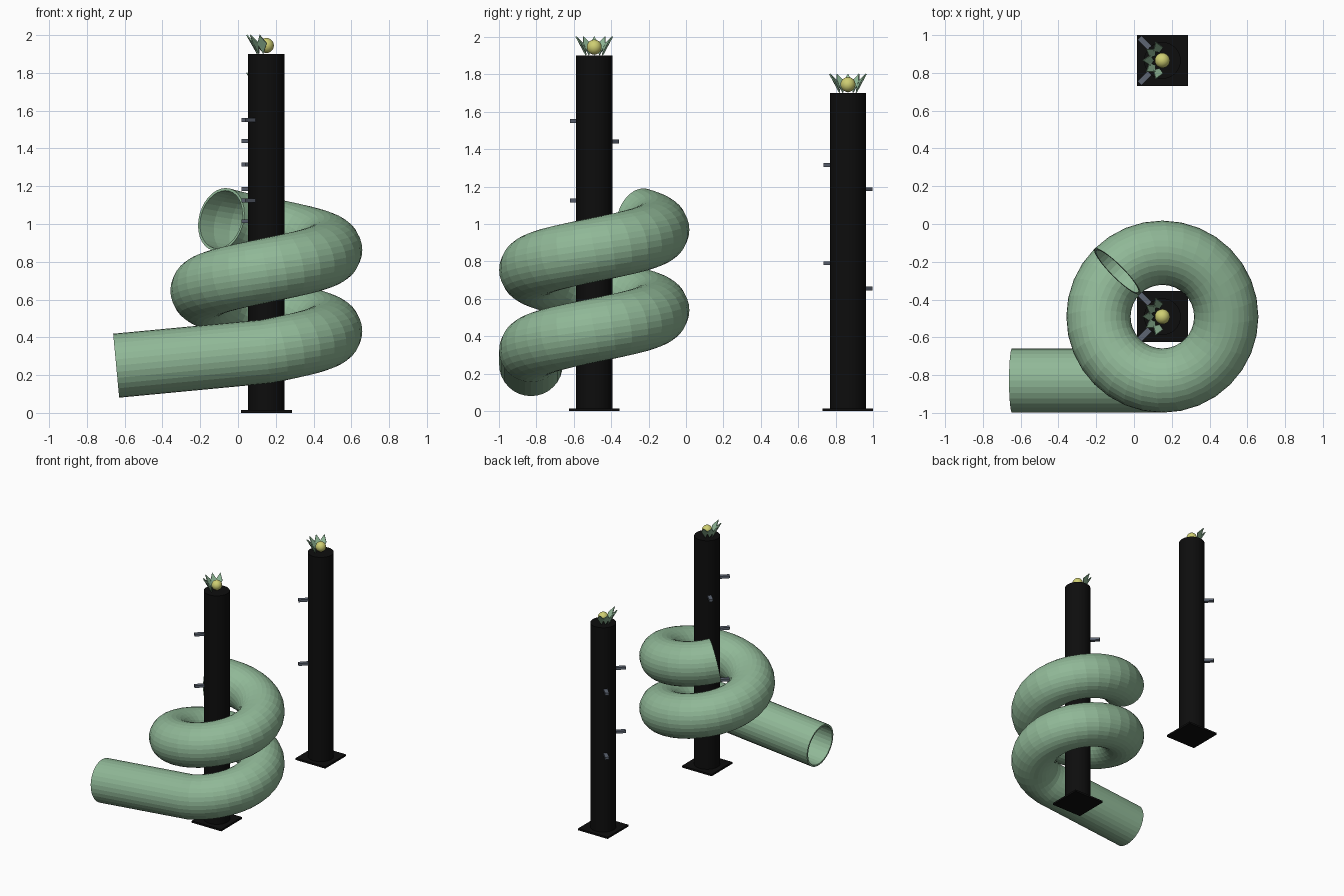
import bpy, bmesh, math
from mathutils import Vector, Matrix

if "Cube" in bpy.data.objects:
    bpy.data.objects.remove(bpy.data.objects["Cube"])


def material(name, rgb):
    m = bpy.data.materials.new(name)
    m.diffuse_color = (*rgb, 1)
    m.use_nodes = True
    m.node_tree.nodes["Principled BSDF"].inputs["Base Color"].default_value = m.diffuse_color
    return m


GREEN = material("soft_green", (0.28, 0.48, 0.31))
BLACK = material("black", (0.004, 0.004, 0.004))
GREY = material("slate_grey", (0.11, 0.13, 0.17))
YELLOW = material("yellow", (0.62, 0.62, 0.17))


def finish(bm, name, mat, smooth=None):
    bmesh.ops.recalc_face_normals(bm, faces=bm.faces)
    me = bpy.data.meshes.new(name)
    bm.to_mesh(me)
    bm.free()
    me.materials.append(mat)
    ob = bpy.data.objects.new(name, me)
    bpy.context.collection.objects.link(ob)
    if smooth:
        bpy.context.view_layer.objects.active = ob
        ob.select_set(True)
        bpy.ops.object.shade_smooth_by_angle(angle=math.radians(smooth))
        ob.select_set(False)
    return ob


def box(name, mat, centre, size, turn=0.0):
    bm = bmesh.new()
    bmesh.ops.create_cube(bm, size=1, matrix=Matrix.Translation(centre)
                          @ Matrix.Rotation(turn, 4, 'Z') @ Matrix.Diagonal((*size, 1)))
    return finish(bm, name, mat)


# Spiral tube: straight chute followed by a climbing coil, hollow with thin walls
CX, CY, R, PITCH, Z0 = 0.15, -0.49, 0.338, 0.43, 0.325
TURN, STEPS, SIDES = math.radians(585), 52, 32
path = [(Vector((-0.645, CY - R, 0.25)), Vector((0, -1, 0)), Vector((1, 0, 0.094)))]
for i in range(STEPS + 1):
    a = TURN * i / STEPS
    ang = a - math.pi / 2
    out = Vector((math.cos(ang), math.sin(ang), 0))
    climb = PITCH / (math.tau * R) if i else 0.14
    path.append((Vector((CX, CY, Z0 + PITCH * a / math.tau)) + out * R, out,
                 Vector((-math.sin(ang), math.cos(ang), climb))))

bm = bmesh.new()
skins = []
for radius in (0.17, 0.156):
    rings = []
    for p, out, tan in path:
        up = out.cross(tan.normalized())
        rings.append([bm.verts.new(p + radius * (math.cos(t) * out + math.sin(t) * up))
                      for t in (math.tau * k / SIDES for k in range(SIDES))])
    skins.append(rings)


def bridge(a, b):
    for k in range(SIDES):
        n = (k + 1) % SIDES
        bm.faces.new((a[k], a[n], b[n], b[k]))


for rings in skins:
    for a, b in zip(rings, rings[1:]):
        bridge(a, b)
for end in (0, -1):
    bridge(skins[0][end], skins[1][end])
finish(bm, "spiral_tube", GREEN)


# Thin diamond leaf leaning outwards from the post top
def leaf(name, centre, angle):
    bm = bmesh.new()
    outline = [(0.05, 0, 0), (0.068, 0.026, 0.055), (0.107, 0, 0.1), (0.068, -0.026, 0.055)]
    face = bm.faces.new([bm.verts.new(c) for c in outline])
    geo = bmesh.ops.extrude_face_region(bm, geom=[face])["geom"]
    bmesh.ops.translate(bm, vec=(-0.006, 0, 0.003),
                        verts=[g for g in geo if isinstance(g, bmesh.types.BMVert)])
    bmesh.ops.transform(bm, verts=bm.verts, matrix=Matrix.Translation(centre)
                        @ Matrix.Rotation(angle, 4, 'Z'))
    finish(bm, name, GREEN)


# Post with base plate, climbing pegs and a flower on top
def post(label, x, y, height, front_pegs, back_pegs):
    box(label + "_base_plate", BLACK, (x, y, 0.0075), (0.27, 0.27, 0.015))
    bm = bmesh.new()
    bmesh.ops.create_cone(bm, cap_ends=True, segments=32, radius1=0.097, radius2=0.097,
                          depth=height, matrix=Matrix.Translation((x, y, height / 2)))
    finish(bm, label + "_post", BLACK, 30)
    for side, heights in ((225, front_pegs), (135, back_pegs)):
        a = math.radians(side)
        for z in heights:
            box(label + "_peg", GREY, (x + 0.125 * math.cos(a), y + 0.125 * math.sin(a), z),
                (0.09, 0.03, 0.02), a)
    bm = bmesh.new()
    bmesh.ops.create_uvsphere(bm, u_segments=20, v_segments=12, radius=0.04,
                              matrix=Matrix.Translation((x, y, height + 0.045)))
    finish(bm, label + "_flower_centre", YELLOW, 40)
    for deg in (110, 145, 180, 215, 250):
        leaf(label + "_leaf", (x, y, height), math.radians(deg))


post("tall", 0.15, -0.49, 1.90, (1.55, 1.125, 0.70), (1.44, 1.015, 0.59))
post("short", 0.15, 0.865, 1.70, (1.315, 0.79), (1.185, 0.655))
